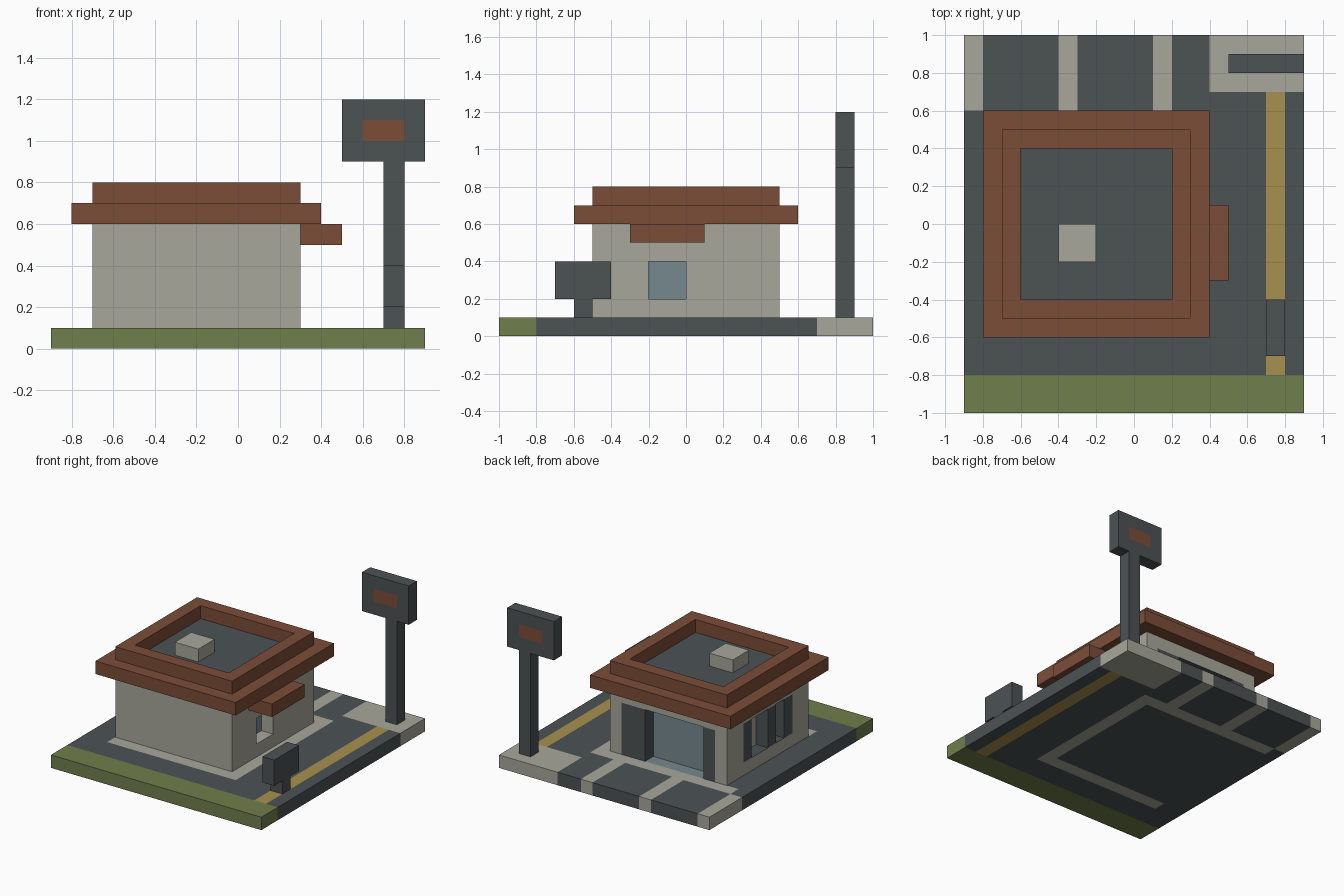
import bpy, bmesh
from mathutils import Vector

if "Cube" in bpy.data.objects:
    bpy.data.objects.remove(bpy.data.objects["Cube"], do_unlink=True)

# Palette: sRGB bytes converted to linear
PALETTE = {"asphalt": "4C5254", "concrete": "A9A79B", "brick": "7C4D39",
           "grass": "707E4C", "yellow_paint": "A7904E", "glass": "76898D"}
NAMES = list(PALETTE)
ASPHALT, CONCRETE, BRICK, GRASS, YELLOW, GLASS = range(len(NAMES))


def make_material(name, code):
    rgb = [b / 255 for b in bytes.fromhex(code)]
    colour = [((c + 0.055) / 1.055) ** 2.4 for c in rgb] + [1]
    mat = bpy.data.materials.new(name)
    mat.use_nodes = True
    mat.diffuse_color = colour
    shader = mat.node_tree.nodes["Principled BSDF"]
    shader.inputs["Base Color"].default_value = colour
    shader.inputs["Roughness"].default_value = 0.9
    return mat


MATS = [make_material(n, c) for n, c in PALETTE.items()]


def block(x, y, z, cuts=((), (), ())):
    """Box between the given limits, sliced along each axis."""
    bm = bmesh.new()
    bmesh.ops.create_cube(bm, size=1)
    for v in bm.verts:
        v.co = [lim[0] if c < 0 else lim[1] for c, lim in zip(v.co, (x, y, z))]
    for axis, places in enumerate(cuts):
        normal = Vector([axis == i for i in range(3)])
        for p in places:
            bmesh.ops.bisect_plane(bm, geom=bm.verts[:] + bm.edges[:] + bm.faces[:],
                                   plane_co=normal * p, plane_no=normal, dist=1e-5)
    return bm


def finish(name, bm, colour=None):
    if colour is not None:
        for f in bm.faces:
            f.material_index = colour
    mesh = bpy.data.meshes.new(name)
    bm.normal_update()
    bm.to_mesh(mesh)
    bm.free()
    for m in MATS:
        mesh.materials.append(m)
    obj = bpy.data.objects.new(name, mesh)
    bpy.context.collection.objects.link(obj)
    return obj


def within(p, *limits):
    return all(a < c < b for c, (a, b) in zip(p, limits))


def pick(bm, normal, *limits):
    bm.normal_update()
    n = Vector(normal)
    return [f for f in bm.faces if f.normal.dot(n) > 0.9
            and within(f.calc_center_median(), *limits)]


def push(bm, faces, offset, end_colour, side_colour):
    """Extrude a face patch and colour its end and its sides."""
    before = set(bm.faces)
    out = bmesh.ops.extrude_face_region(bm, geom=faces)["geom"]
    ends = {g for g in out if isinstance(g, bmesh.types.BMFace)}
    bmesh.ops.translate(bm, vec=offset,
                        verts=[g for g in out if isinstance(g, bmesh.types.BMVert)])
    old = [f for f in faces if f.is_valid]
    if old:
        bmesh.ops.delete(bm, geom=old, context="FACES_ONLY")
    for f in bm.faces:
        if f in ends:
            f.material_index = end_colour
        elif f not in before:
            f.material_index = side_colour


ALL = (-9, 9)

# Ground slab: grass verge, lane line, pavement, parking lines, entrance floor
PAVING = [((0.4, 0.9), (0.9, 1)), ((0.4, 0.9), (0.7, 0.8)), ((0.4, 0.5), (0.7, 1)),
          ((-0.8, 0.4), (0.5, 0.6)), ((0.3, 0.4), (-0.6, 0.6)), ((-0.7, 0.4), (-0.6, -0.5)),
          ((-0.9, -0.8), (0.6, 1)), ((-0.4, -0.3), (0.6, 1)), ((0.1, 0.2), (0.6, 1)),
          ((0.5, 0.9), (0.8, 0.9))]
ground = block((-0.9, 0.9), (-1, 1), (0, 0.1),
               ([-0.8, -0.7, -0.5, -0.4, -0.3, 0, 0.1, 0.2, 0.3, 0.4, 0.5, 0.7, 0.8],
                [-0.8, -0.6, -0.5, 0.4, 0.5, 0.6, 0.7, 0.8, 0.9], ()))
ground.normal_update()
for f in ground.faces:
    p = f.calc_center_median() - f.normal * 0.04
    if p.y < -0.8:
        f.material_index = GRASS
    elif any(within(p, *area) for area in PAVING):
        f.material_index = CONCRETE
    elif within(p, (0.7, 0.8), (-0.8, 0.7)):
        f.material_index = YELLOW
    elif f.normal.z > 0.9 and within(p, (-0.5, 0), (0.4, 0.5)):
        f.material_index = GLASS
finish("ground", ground)

# Building walls with recessed openings
walls = block((-0.7, 0.3), (-0.5, 0.5), (0.1, 0.6),
              ([-0.6, -0.5, 0, 0.2], [-0.3, -0.2, -0.1, 0, 0.2, 0.3], [0.2, 0.4, 0.5]))
for f in walls.faces:
    f.material_index = CONCRETE
bmesh.ops.delete(walls, geom=pick(walls, (0, 0, -1)), context="FACES")
# entrance frame and side window frames
for f in (pick(walls, (0, 1, 0), (-0.6, 0.2), ALL, (0.1, 0.5))
          + pick(walls, (-1, 0, 0), ALL, (-0.3, 0.3), (0.2, 0.5))):
    f.material_index = ASPHALT
push(walls, pick(walls, (0, 1, 0), (-0.5, 0), (0.49, 0.51), (0.1, 0.5)),
     (0, -0.1, 0), GLASS, ASPHALT)
for span in ((0, 0.2), (-0.2, -0.1)):
    push(walls, pick(walls, (-1, 0, 0), (-0.71, -0.69), span, (0.2, 0.5)),
         (0.1, 0, 0), CONCRETE, ASPHALT)
push(walls, pick(walls, (1, 0, 0), (0.29, 0.31), (-0.2, 0), (0.2, 0.4)),
     (-0.1, 0, 0), GLASS, CONCRETE)
# the ground serves as the entrance floor
bmesh.ops.delete(walls, geom=[f for f in walls.faces if f.calc_center_median().z < 0.101],
                 context="FACES")
bmesh.ops.recalc_face_normals(walls, faces=walls.faces)
finish("walls", walls)

# Roof slab with a raised parapet around a dark deck
roof = block((-0.8, 0.4), (-0.6, 0.6), (0.6, 0.7),
             ([-0.7, -0.6, 0.2, 0.3], [-0.5, -0.4, 0.4, 0.5], ()))
for f in roof.faces:
    f.material_index = BRICK
deck = pick(roof, (0, 0, 1), (-0.6, 0.2), (-0.4, 0.4))
for f in deck:
    f.material_index = ASPHALT
ring = [f for f in pick(roof, (0, 0, 1), (-0.7, 0.3), (-0.5, 0.5)) if f not in deck]
push(roof, ring, (0, 0, 0.1), BRICK, BRICK)
finish("roof", roof)

# Plain blocks
for name, x, y, z, colour in (
        ("roof_vent", (-0.4, -0.2), (-0.2, 0), (0.7, 0.8), CONCRETE),
        ("window_awning", (0.3, 0.5), (-0.3, 0.1), (0.5, 0.6), BRICK),
        ("menu_post", (0.7, 0.8), (-0.6, -0.5), (0.1, 0.2), ASPHALT),
        ("menu_board", (0.7, 0.8), (-0.7, -0.4), (0.2, 0.4), ASPHALT),
        ("sign_pole", (0.7, 0.8), (0.8, 0.9), (0.1, 0.9), ASPHALT)):
    finish(name, block(x, y, z), colour)

# Tall sign with a painted panel on both faces
sign = block((0.5, 0.9), (0.8, 0.9), (0.9, 1.2), ([0.6, 0.8], (), [1, 1.1]))
for side in (-1, 1):
    for f in pick(sign, (0, side, 0), (0.6, 0.8), ALL, (1, 1.1)):
        f.material_index = BRICK
finish("sign_board", sign)
